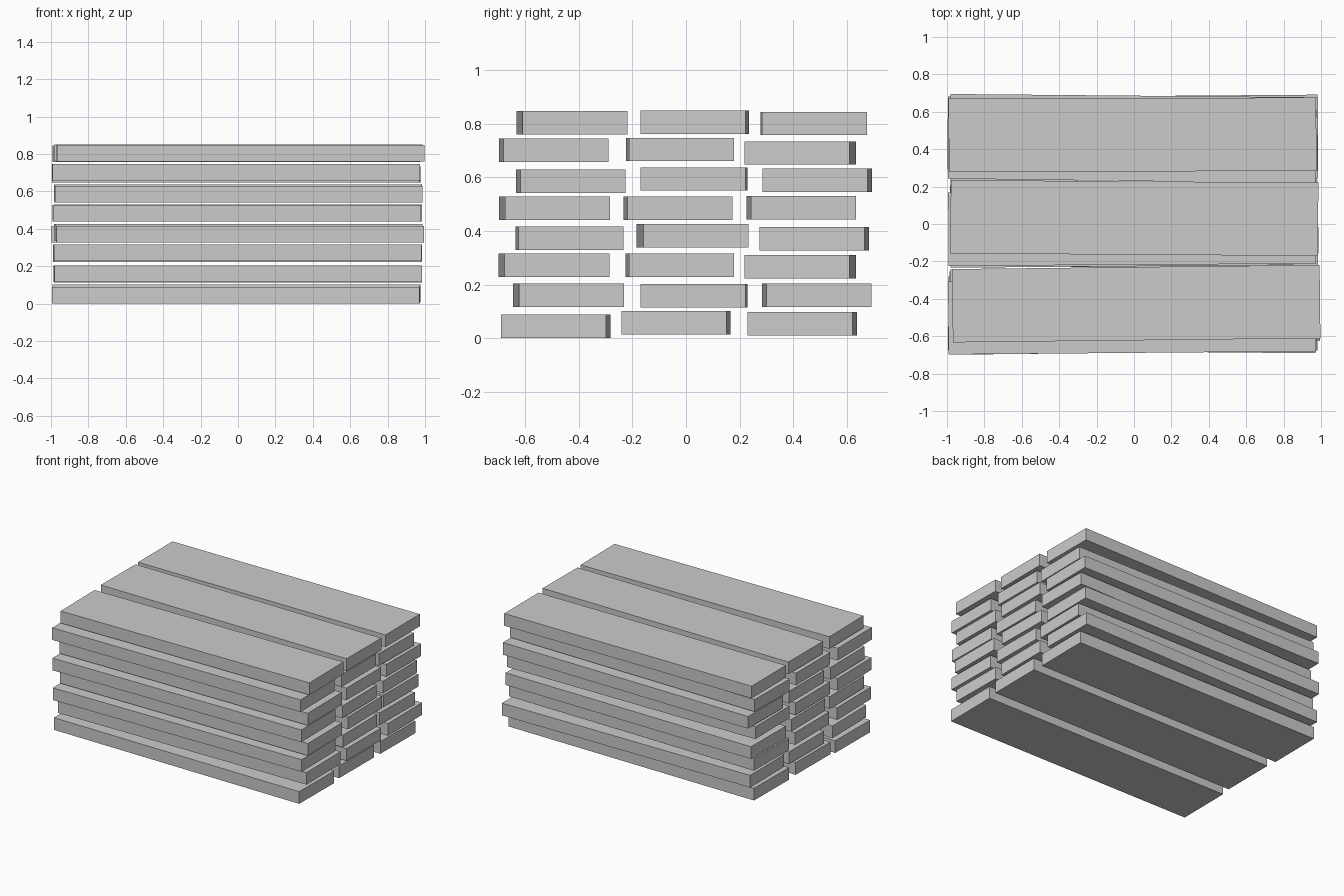
import bpy, math

LENGTH, WIDTH, THICK = 1.965, 0.392, 0.0875

# Layers bottom to top; per plank (front, middle, back): x, y, z centre, end-to-end skew in y
LAYERS = [
    [(-.010, -.486, .045, -.018), (-.008, -.037, .058, -.015), (-.008, .434, .054, -.018)],
    [(-.002, -.439, .160, .022), (0, .030, .158, -.008), (0, .488, .160, .015)],
    [(-.004, -.492, .272, .022), (0, -.024, .272, .013), (-.004, .426, .266, -.025)],
    [(.010, -.434, .372, .011), (.002, .024, .382, .026), (-.014, .478, .371, -.017)],
    [(-.008, -.490, .484, .022), (0, -.030, .484, .015), (0, .430, .486, .018)],
    [(.003, -.430, .585, .018), (0, .030, .594, -.008), (0, .490, .590, -.018)],
    [(-.010, -.493, .702, .017), (-.010, -.022, .704, .012), (-.010, .426, .691, -.025)],
    [(.012, -.426, .804, .022), (.002, .032, .806, -.013), (-.008, .477, .801, .006)],
]


def plank(name, x, y, z, skew):
    bpy.ops.mesh.primitive_cube_add(size=1, location=(x, y, z))
    ob = bpy.context.object
    ob.name = name
    ob.scale = (LENGTH, WIDTH, THICK)
    ob.rotation_euler.z = math.asin(skew / LENGTH)


# Stack of loosely laid planks
for i, layer in enumerate(LAYERS, 1):
    for row, data in zip(("front", "middle", "back"), layer):
        plank(f"plank_{row}_{i}", *data)
